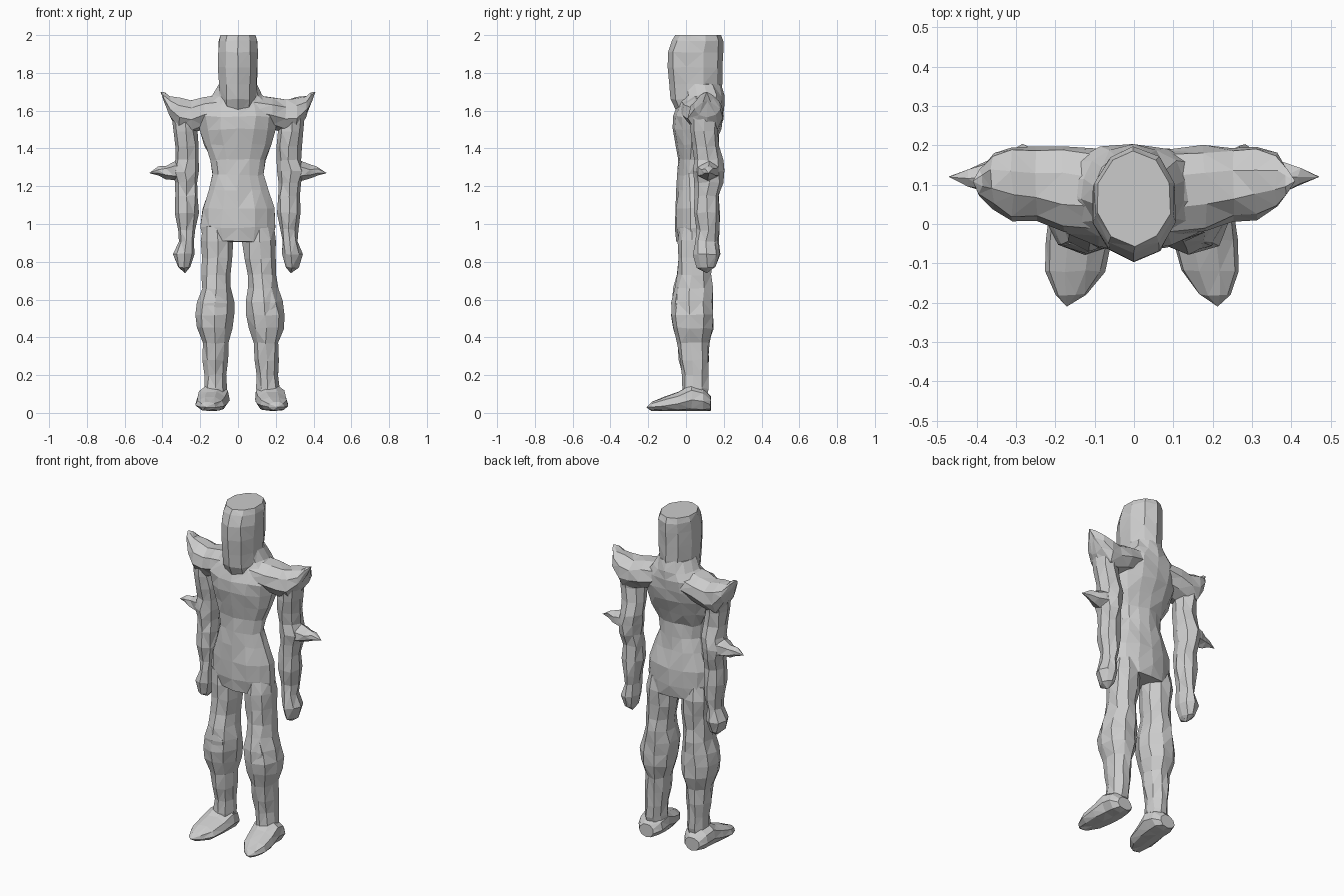
import bpy
import bmesh
import math
import random
from mathutils import Vector

random.seed(4)
cube = bpy.data.objects.get("Cube")
if cube:
    bpy.data.objects.remove(cube, do_unlink=True)

CM = 0.01  # all part tables below are in hundredths of a unit

stone = bpy.data.materials.new("stone_grey")
stone.use_nodes = True
GREY = (0.6, 0.6, 0.6, 1)
stone.diffuse_color = GREY
stone.node_tree.nodes["Principled BSDF"].inputs["Base Color"].default_value = GREY


def ring_point(row, axis, angle):
    """Point on an elliptical ring lying across the given axis."""
    x, y, z, first, second = row
    a, b = first * math.cos(angle), second * math.sin(angle)
    offset = {"X": (0, a, b), "Y": (a, 0, b), "Z": (a, b, 0)}[axis]
    return (Vector((x, y, z)) + Vector(offset)) * CM


def loft(name, rows, axis="Z", sides=10, side=1, lean=0, rough=0.005):
    """Faceted skin through rings; side mirrors it, lean spreads its foot."""
    bm = bmesh.new()
    rings = []
    for row in rows:
        ring = []
        for i in range(sides):
            p = ring_point(row, axis, math.tau * i / sides - math.pi / 2)
            if row[3] > 1:
                p += Vector([random.uniform(-rough, rough) for k in range(3)])
            p.x = side * (p.x + lean * max(0, 1 - p.z))
            p.z = max(p.z, CM)
            ring.append(bm.verts.new(p))
        rings.append(ring)
    for low, high in zip(rings, rings[1:]):
        for i in range(sides):
            j = (i + 1) % sides
            bm.faces.new((low[i], low[j], high[j], high[i]))
    bm.faces.new(rings[0])
    bm.faces.new(rings[-1])
    bmesh.ops.remove_doubles(bm, verts=bm.verts, dist=0.002)
    sloped = [f for f in bm.faces if len(f.verts) == 4]
    bmesh.ops.triangulate(bm, faces=sloped, quad_method="SHORT_EDGE")
    bmesh.ops.recalc_face_normals(bm, faces=bm.faces)
    mesh = bpy.data.meshes.new(name)
    bm.to_mesh(mesh)
    bm.free()
    mesh.materials.append(stone)
    obj = bpy.data.objects.new(name, mesh)
    bpy.context.collection.objects.link(obj)
    return obj


# Head: flat-topped hood, with the jaw drawn to a point in front
head = loft("head", [
    (0, 7, 158, 10, 11), (0, 5, 166, 10, 13), (0, 5, 174, 10.5, 14),
    (0, 5, 183, 11, 14.5), (0, 5, 191, 11, 14.5), (0, 6, 197, 10.5, 13.5),
    (0, 6.5, 200, 9.5, 12)], rough=0.003)
for v in head.data.vertices:
    if v.co.z > 1.985:
        v.co.z = 2

# Torso: hem, hips, waist, chest and sloping neck
loft("torso", [
    (0, 5, 91, 18.5, 10), (0, 5, 98, 20, 11), (0, 5, 108, 19.5, 11),
    (0, 4.5, 118, 16, 9.5), (0, 4, 126, 13.5, 8.5), (0, 4, 134, 14.5, 8.5),
    (0, 5, 142, 18, 10.5), (0, 6, 150, 20.5, 13), (0, 6.5, 157, 21.5, 13.5),
    (0, 8, 163, 20, 12.5), (0, 8.5, 168, 13.5, 11.5),
    (0, 7.5, 174, 10.5, 11)], sides=14)

shoulder = [(8, 8, 161, 11, 8), (18, 9, 159, 11, 8.5), (25, 10, 157, 9.5, 9),
            (31, 10.5, 158, 9.5, 9.5), (36, 11, 162, 7, 6),
            (39, 11, 167, 3.5, 2.5), (41, 11, 170, .1, .1)]
arm = [(28, 11, 74, .1, .1), (28.5, 11, 77, 3.5, 5), (28.5, 11, 84, 5.5, 7),
       (27.5, 11, 91, 4, 6), (27, 11.5, 97, 4.5, 6), (27, 11, 106, 6, 7),
       (27, 11, 115, 6, 6.5), (27.5, 12, 122, 6, 7.5), (28, 12, 128, 7.5, 8),
       (27, 12, 134, 6.5, 7.5), (27, 10.5, 141, 6.5, 7),
       (28, 9.5, 149, 6.5, 7.5), (28.5, 10, 158, 7, 8)]
elbow = [(28, 12, 128, 7, 6), (34, 12, 128, 6, 5), (38, 12, 127.5, 4, 3.5),
         (42, 12, 128, 2.5, 2.5), (47, 12, 127, .1, .1)]
leg = [(12, 4, 5, 6, 6), (12, 5, 13, 6, 7), (12, 5, 20, 6, 7),
       (12, 4.5, 28, 6.5, 8), (12, 4, 37, 7, 8.5), (12.5, 4, 45, 9.5, 11),
       (12.5, 3.5, 52, 10.5, 11.5), (12, 3.5, 59, 10, 11),
       (11.5, 4, 66, 8, 10.5), (11.5, 4.5, 73, 8, 9), (11, 5, 82, 8.5, 9),
       (11, 5, 91, 9, 9.5), (11, 5, 99, 8, 8)]
foot = [(13, 13, 5, 5, 4), (13, 9, 7, 8, 6.5), (13, 3, 8, 8.5, 7.5),
        (14, -4, 6, 8.5, 5.5), (15, -12, 4.5, 7.5, 4),
        (16, -18, 3.5, 4, 2.5), (17, -21, 3, .1, .1)]

# Limbs, mirrored; the left leg is set a little wider
for label, side, lean in (("left", 1, 0.045), ("right", -1, 0)):
    loft(label + "_shoulder_spike", shoulder, "X", 9, side)
    loft(label + "_arm", arm, "Z", 8, side)
    loft(label + "_elbow_spike", elbow, "X", 6, side)
    loft(label + "_leg", leg, "Z", 9, side, lean)
    loft(label + "_foot", foot, "Y", 9, side, lean, 0.003)
    # Raised knee fold tapering up the thigh
    loft(label + "_knee_fold", [
        (12, -2, 50, 7, 5), (12, -3, 58, 7, 4.5), (12, -3, 64, 4.5, 3.5),
        (11, -1, 73, .1, .1)], "Z", 6, side, lean)
